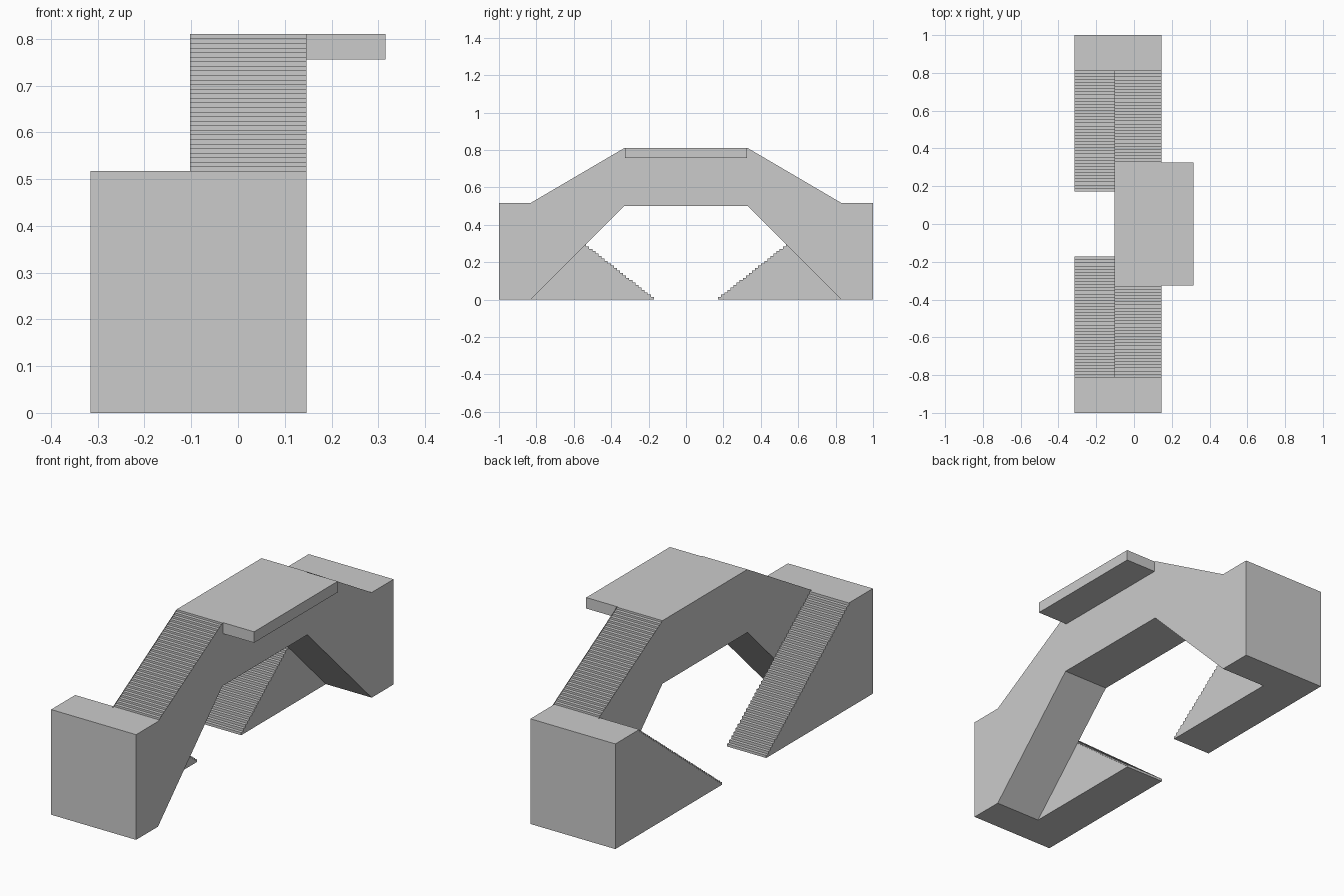
import bpy

if "Cube" in bpy.data.objects:
    bpy.data.objects.remove(bpy.data.objects["Cube"])

X0, X1, X2, X3 = -0.316, -0.103, 0.146, 0.315   # side stair | arch | platform
DECK, MID, UNDER = 0.81, 0.517, 0.5             # deck, landing, soffit heights


def extrude(name, pts, x0, x1, closed=True, skip=(), mirror=False):
    """Extrude a (y, z) outline along x; skip leaves chosen edges open."""
    n = len(pts)
    verts = [(x, y, z) for x in (x0, x1) for y, z in pts]
    faces = [(i, (i + 1) % n, (i + 1) % n + n, i + n)
             for i in range(n if closed else n - 1) if i not in skip]
    if closed:
        faces += [tuple(range(n, 2 * n)), tuple(reversed(range(n)))]
    mesh = bpy.data.meshes.new(name)
    mesh.from_pydata(verts, [], faces)
    ob = bpy.data.objects.new(name, mesh)
    bpy.context.collection.objects.link(ob)
    if mirror:
        mod = ob.modifiers.new("mirror", 'MIRROR')
        mod.use_axis = (False, True, False)
    return ob


# Central arch with open slopes, so the steps sit between its straight sides
arch = [(-1, 0), (-0.83, 0), (-0.33, UNDER), (0.33, UNDER), (0.83, 0), (1, 0),
        (1, MID), (0.83, MID), (0.33, DECK), (-0.33, DECK), (-0.83, MID), (-1, MID)]
extrude("bridge_arch", arch, X1, X2, skip=(7, 9))

# Upper flights, cut into the slopes
n = 30
upper = [(-0.33, DECK)]
for i in range(n):
    z = DECK - (DECK - MID) * (i + 1) / n
    upper += [(-0.33 - 0.5 * i / n, z), (-0.33 - 0.5 * (i + 1) / n, z)]
extrude("upper_steps", upper, X1, X2, closed=False, mirror=True)

# Lower side flights with their landings
n = 40
lower = [(-1, 0), (-0.172, 0)]
for i in range(n):
    z = MID * (i + 1) / n
    lower += [(-0.172 - 0.658 * i / n, z), (-0.172 - 0.658 * (i + 1) / n, z)]
lower.append((-1, MID))
extrude("side_stair", lower, X0, X1, mirror=True)

# Overhanging platform at deck level
extrude("platform", [(-0.325, 0.756), (0.325, 0.756), (0.325, DECK), (-0.325, DECK)], X2, X3)
